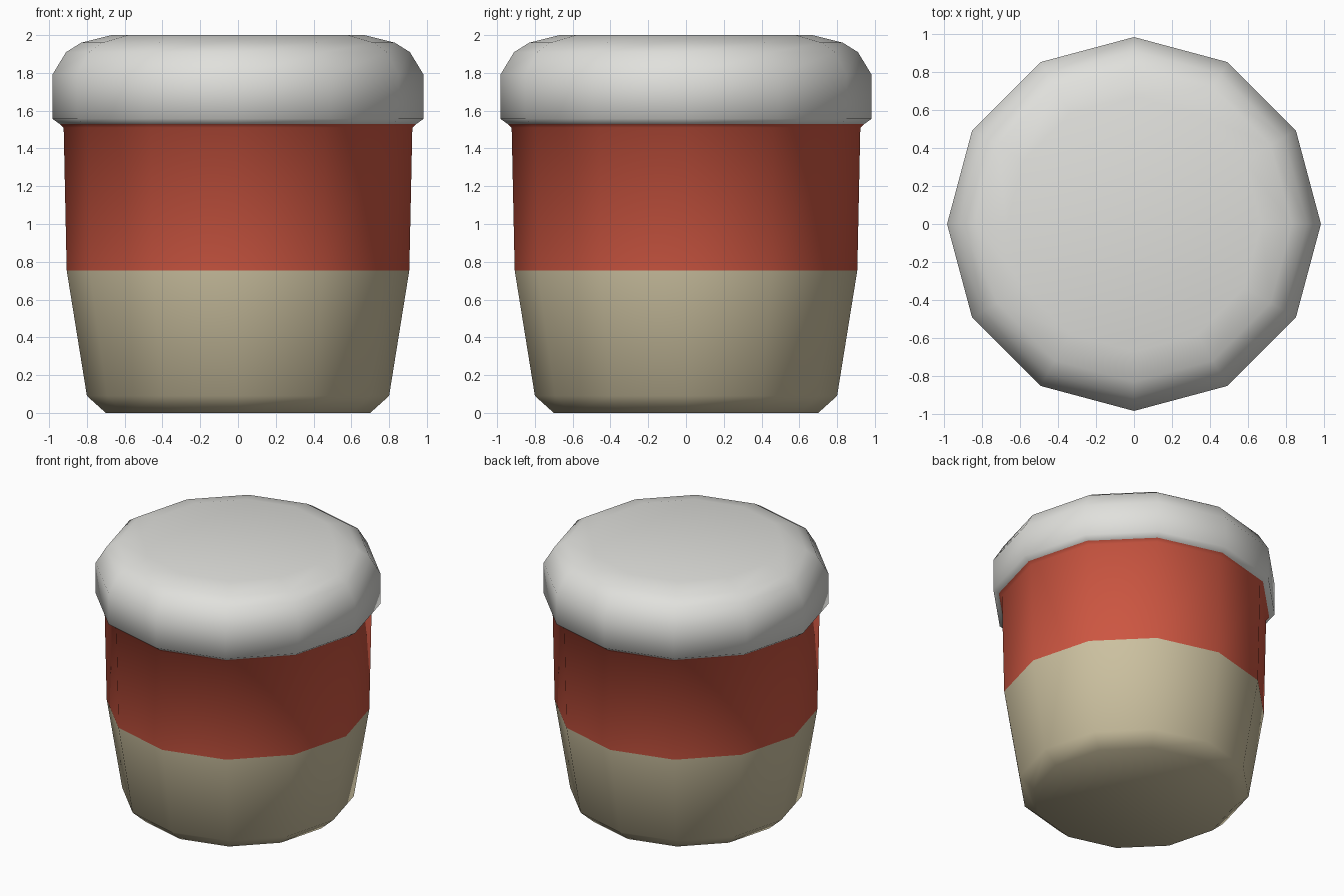
import bpy
import bmesh
import math

default = bpy.data.objects.get("Cube")
if default:
    bpy.data.objects.remove(default, do_unlink=True)

SIDES = 12


def make_material(name, color):
    mat = bpy.data.materials.new(name)
    mat.use_nodes = True
    mat.diffuse_color = color
    mat.node_tree.nodes["Principled BSDF"].inputs["Base Color"].default_value = color
    mat.roughness = 0.8
    return mat


def lathe(name, profile, materials, cap_bottom=False, cap_top=False):
    """Turn a (radius, height) profile into a smooth twelve-sided part."""
    bm = bmesh.new()
    rings = []
    for radius, z in profile:
        angles = [math.tau * i / SIDES for i in range(SIDES)]
        rings.append([bm.verts.new((radius * math.cos(a), radius * math.sin(a), z))
                      for a in angles])
    for low, high in zip(rings, rings[1:]):
        for i in range(SIDES):
            j = (i + 1) % SIDES
            bm.faces.new((low[i], low[j], high[j], high[i]))
    if cap_bottom:
        bm.faces.new(rings[0][::-1])
    if cap_top:
        bm.faces.new(rings[-1])
    for face in bm.faces:
        face.smooth = True
    mesh = bpy.data.meshes.new(name)
    bm.to_mesh(mesh)
    bm.free()
    for mat in materials:
        mesh.materials.append(mat)
    obj = bpy.data.objects.new(name, mesh)
    bpy.context.collection.objects.link(obj)
    return obj


cream = make_material("cup tan", (0.60, 0.53, 0.35, 1))
red = make_material("sleeve red", (0.61, 0.093, 0.053, 1))
white = make_material("lid white", (0.75, 0.75, 0.72, 1))

# Cup: tan base with a red upper band
BAND_Z = 0.755
cup = lathe("cup", [(0.70, 0), (0.80, 0.09), (0.907, BAND_Z), (0.923, 1.51),
                    (0.945, 1.53)], [cream, red], cap_bottom=True)
for face in cup.data.polygons:
    face.material_index = 1 if face.center.z > BAND_Z else 0

# Lid: overhanging rim and rounded shoulder
lathe("lid", [(0.945, 1.53), (0.983, 1.557), (0.983, 1.79), (0.91, 1.91),
              (0.83, 1.96), (0.67, 2.0)], [white], cap_top=True)
